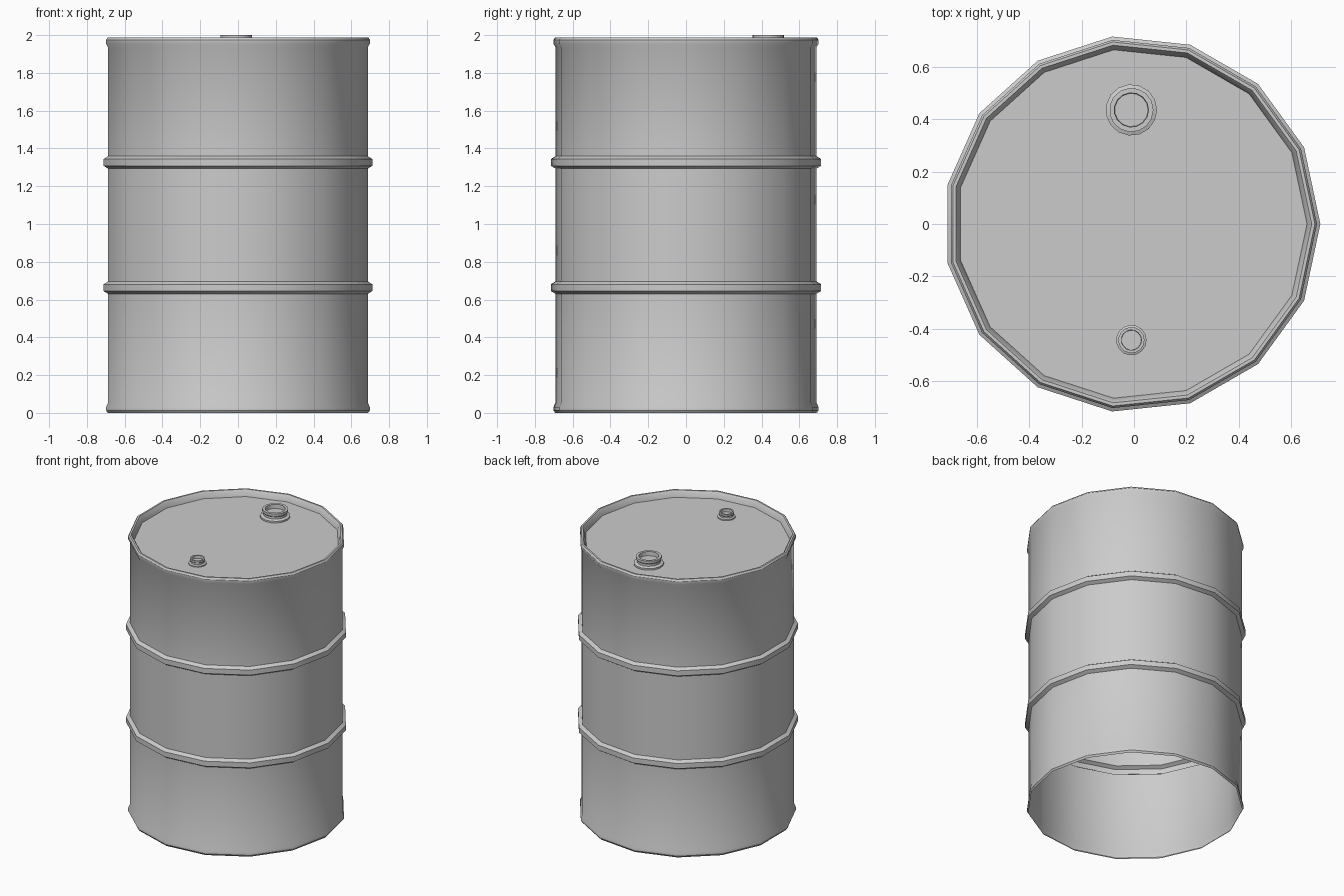
import bpy, bmesh, math

if "Cube" in bpy.data.objects:
    bpy.data.objects.remove(bpy.data.objects["Cube"])

CX = -0.008   # axis offset so the 15-sided outline is centred in its bounds


def lathe(name, profile, sides, cx=0.0, cy=0.0, cap_end=False):
    """Revolve an (r, z) profile, given from bottom outside to top inside."""
    bm = bmesh.new()
    rings = []
    for r, z in profile:
        rings.append([bm.verts.new((cx + r * math.cos(2 * math.pi * i / sides),
                                    cy + r * math.sin(2 * math.pi * i / sides), z))
                      for i in range(sides)])
    for a, b in zip(rings, rings[1:]):
        for i in range(sides):
            j = (i + 1) % sides
            bm.faces.new((a[i], a[j], b[j], b[i]))
    if cap_end:
        bm.faces.new(rings[-1])
    mesh = bpy.data.meshes.new(name)
    bm.to_mesh(mesh)
    bm.free()
    obj = bpy.data.objects.new(name, mesh)
    bpy.context.collection.objects.link(obj)
    bpy.ops.object.select_all(action='DESELECT')
    obj.select_set(True)
    bpy.context.view_layer.objects.active = obj
    bpy.ops.object.shade_smooth_by_angle(angle=math.radians(32))
    return obj


def rib(z):
    return [(0.695, z - 0.033), (0.719, z - 0.018), (0.719, z + 0.018), (0.695, z + 0.033)]


# Drum shell: open bottom, flared foot, two ribs, rolled top rim, recessed lid
R = 0.695
shell = [(0.697, 0.0), (0.706, 0.013), (0.706, 0.03), (R, 0.055)]
shell += rib(0.663) + rib(1.326)
shell += [(R, 1.935), (0.706, 1.955), (0.706, 1.975), (0.698, 1.987),
          (0.686, 1.987), (0.676, 1.972), (0.668, 1.942)]
lathe("drum_shell", shell, 15, CX, 0, cap_end=True)


# Bungs: base flange, neck, lip and hollow centre
def bung(name, y, r, z0, h):
    profile = [(r, z0), (r, z0 + 0.2 * h), (0.80 * r, z0 + 0.32 * h),
               (0.80 * r, z0 + 0.6 * h), (0.86 * r, z0 + 0.7 * h), (0.86 * r, z0 + h),
               (0.67 * r, z0 + h), (0.65 * r, z0 + 0.5 * h)]
    lathe(name, profile, 15, -0.01, y, cap_end=True)


bung("large_bung", 0.435, 0.098, 1.942, 0.058)
bung("small_bung", -0.443, 0.058, 1.942, 0.04)
